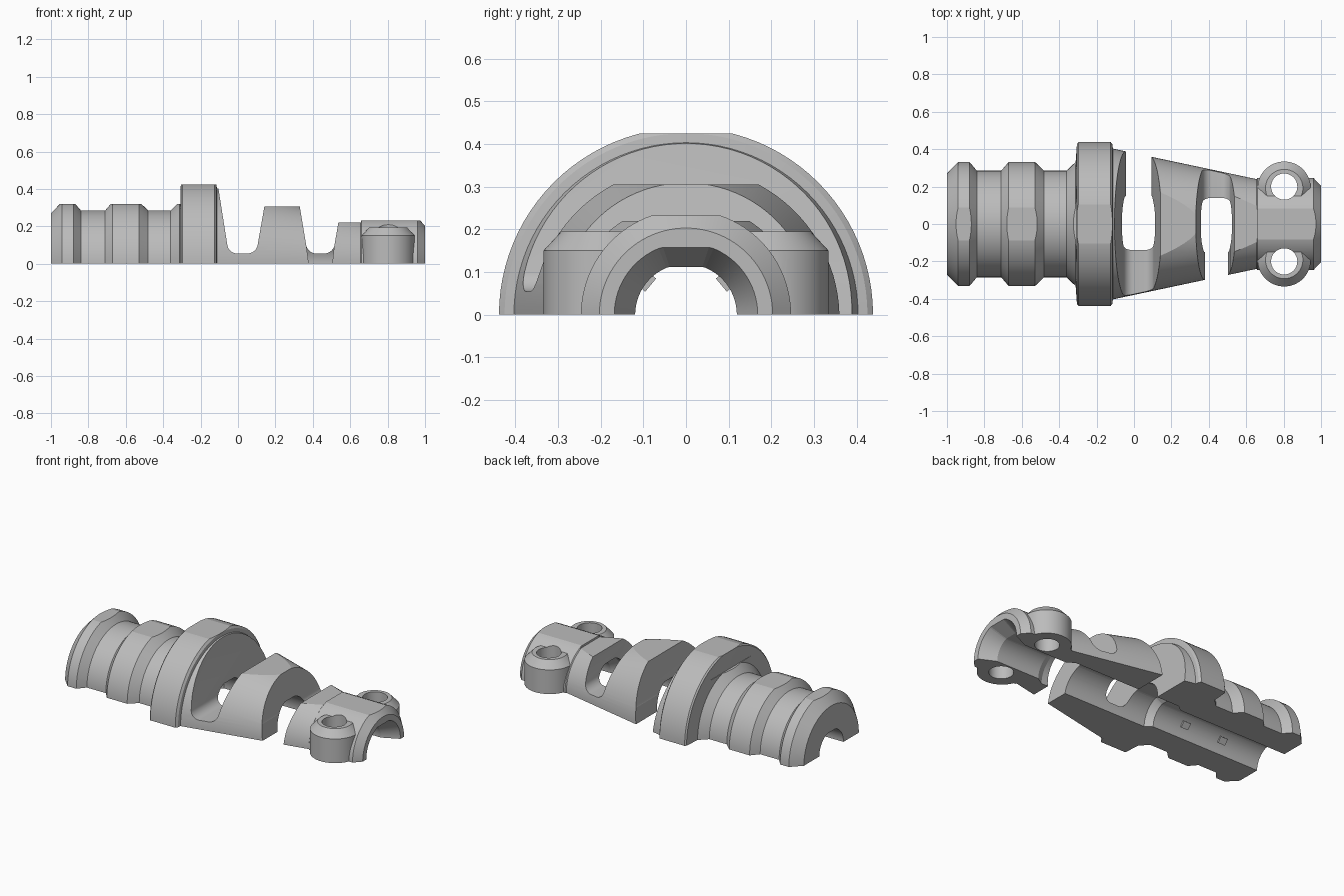
import bpy, bmesh, math
from mathutils import Matrix, Vector

cube = bpy.data.objects.get("Cube")
if cube:
    bpy.data.objects.remove(cube, do_unlink=True)

grey = bpy.data.materials.new("plain grey")
grey.use_nodes = True
grey.diffuse_color = (0.5, 0.5, 0.5, 1)
grey.node_tree.nodes["Principled BSDF"].inputs["Base Color"].default_value = (0.5, 0.5, 0.5, 1)


def finish(bm, name):
    bmesh.ops.recalc_face_normals(bm, faces=bm.faces)
    mesh = bpy.data.meshes.new(name)
    bm.to_mesh(mesh)
    bm.free()
    mesh.materials.append(grey)
    obj = bpy.data.objects.new(name, mesh)
    bpy.context.collection.objects.link(obj)
    return obj


def lathe(name, profile, axis="X", segments=96, centre=(0, 0, 0), flat=1.0):
    """Revolve (position, radius) pairs; flat < 1 trims the crown of each ring."""
    bm = bmesh.new()
    rings = []
    for t, r in profile:
        ring = []
        for i in range(segments):
            a = math.tau * i / segments
            u, v = r * math.cos(a), min(r * math.sin(a), r * flat)
            co = Vector((t, u, v)) if axis == "X" else Vector((u, v, t))
            ring.append(bm.verts.new(co + Vector(centre)))
        rings.append(ring)
    for a, b in zip(rings, rings[1:]):
        for i in range(segments):
            j = (i + 1) % segments
            bm.faces.new((a[i], a[j], b[j], b[i]))
    bm.faces.new(rings[0])
    bm.faces.new(rings[-1])
    return finish(bm, name)


def block(name, x, y, z, matrix=Matrix()):
    bm = bmesh.new()
    bmesh.ops.create_cube(bm, size=1)
    for v in bm.verts:
        v.co = Vector([(r[0] + r[1]) / 2 + c * (r[1] - r[0]) for r, c in zip((x, y, z), v.co)])
    bm.transform(matrix)
    return finish(bm, name)


def trapezoid(name, low, high, z, y, rounding=0):
    """Prism along y whose x range changes from low to high; optional round floor."""
    bm = bmesh.new()
    corners = [(low[0], z[0]), (low[1], z[0]), (high[1], z[1]), (high[0], z[1])]
    ends = [[bm.verts.new((px, py, pz)) for px, pz in corners] for py in y]
    for i in range(4):
        j = (i + 1) % 4
        bm.faces.new((ends[0][i], ends[0][j], ends[1][j], ends[1][i]))
    for end in ends:
        bm.faces.new(end)
    if rounding:
        edges = [bm.edges.get((ends[0][i], ends[1][i])) for i in (0, 1)]
        bmesh.ops.bevel(bm, geom=edges, offset=rounding, segments=14,
                        profile=0.5, affect="EDGES")
    return finish(bm, name)


def combine(target, tool, operation="DIFFERENCE"):
    tool.hide_render = True
    mod = target.modifiers.new(operation.title(), "BOOLEAN")
    mod.operation = operation
    mod.solver = "EXACT"
    mod.object = tool
    bpy.context.view_layer.objects.active = target
    bpy.ops.object.modifier_apply(modifier=mod.name)
    bpy.data.objects.remove(tool, do_unlink=True)


# Ribbed barrel, collar, tapered neck and clamp head
body = lathe("clamp_half_shell", [
    (-1, .27), (-.94, .332), (-.88, .332), (-.84, .285), (-.71, .285),
    (-.67, .332), (-.53, .332), (-.48, .285), (-.36, .285), (-.312, .332),
    (-.305, .43), (-.297, .438), (-.125, .438), (-.115, .425), (-.113, .403),
    (.655, .24), (.66, .246), (.96, .246), (1, .203)])

# Flats along the crown
for x0, x1, height in ((-1.1, -.308, .32), (-.308, 0, .425), (0, .44, .305),
                       (.44, .658, .22), (.658, 1.1, .232)):
    combine(body, block("crown_cutter", (x0, x1), (-.6, .6), (height, .7)))

# Screw bosses on both sides of the head
for side in (-1, 1):
    boss = lathe("screw_boss", [(-.05, .142), (.15, .142), (.195, .1)], "Z", 80,
                 (.803, side * .192, 0))
    combine(body, boss, "UNION")

# Stepped cable bore with a flared mouth
bore = lathe("bore_cutter", [
    (-1.1, .119), (-.24, .119), (-.2, .15), (.55, .15), (.6, .119),
    (.9, .119), (1, .168), (1.05, .19)], flat=.94)
combine(body, bore)

# Grip teeth inside the barrel bore
for x in (-.72, -.45):
    for angle in (-50, 50):
        tooth = block("grip_tooth", (x - .025, x + .025), (-.02, .02), (.108, .14),
                      Matrix.Rotation(math.radians(angle), 4, "X"))
        combine(body, tooth, "UNION")

# Flex slots: a thin bar stays on one side, the other side is open
for low, high, open_side in (((-.05, .097), (-.12, .175), 1),
                             ((.372, .508), (.298, .585), -1)):
    combine(body, trapezoid("slot_cutter", low, high, (.055, .5), (-.6, .6), .045))
    through_y = sorted((0, open_side * .6))
    base = (low[0] + .013, low[1] - .01)
    combine(body, trapezoid("gap_cutter", base, (low[0] - .007, low[1] + .007),
                            (-.05, .1), through_y))

# Screw holes
for side in (-1, 1):
    combine(body, lathe("hole_cutter", [(-.1, .07), (.4, .07)], "Z", 64,
                        (.803, side * .2, 0)))

# Split plane
combine(body, block("split_cutter", (-1.2, 1.2), (-.7, .7), (-.7, 0)))

bpy.ops.object.select_all(action="DESELECT")
body.select_set(True)
bpy.context.view_layer.objects.active = body
bpy.ops.object.shade_smooth_by_angle(angle=math.radians(8))
